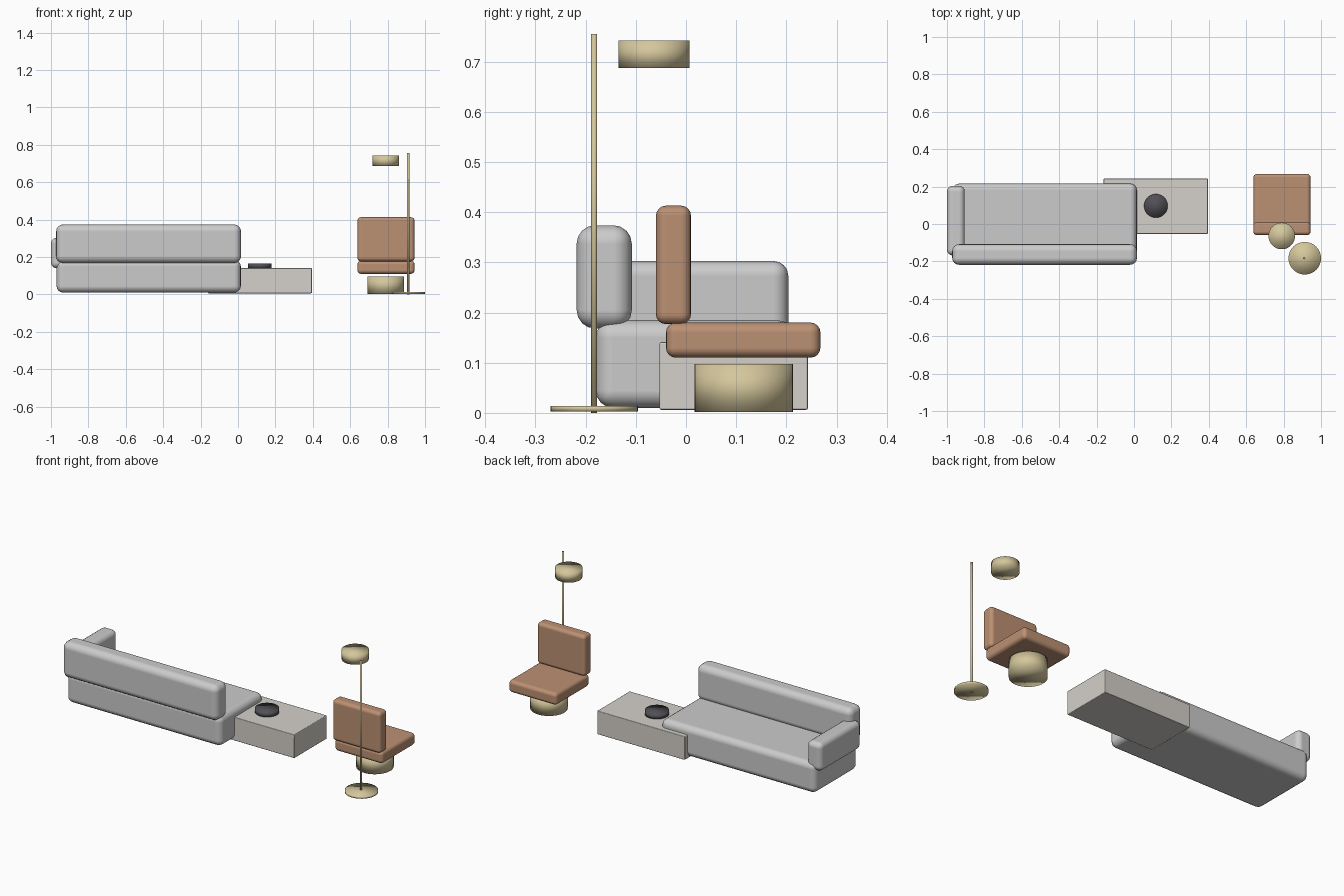
import bpy
import bmesh

if "Cube" in bpy.data.objects:
    bpy.data.objects.remove(bpy.data.objects["Cube"])


def material(name, color):
    m = bpy.data.materials.new(name)
    m.diffuse_color = (*color, 1)
    m.use_nodes = True
    m.node_tree.nodes["Principled BSDF"].inputs["Base Color"].default_value = m.diffuse_color
    return m


fabric = material("light_fabric", (0.75, 0.74, 0.72))
stone = material("pale_stone", (0.66, 0.63, 0.59))
leather = material("tan_leather", (0.50, 0.28, 0.17))
brass = material("brass", (0.66, 0.57, 0.33))
dark = material("dark_ceramic", (0.08, 0.08, 0.09))


def add_object(name, bm, loc, mat):
    for f in bm.faces:
        f.smooth = True
    me = bpy.data.meshes.new(name)
    bm.to_mesh(me)
    bm.free()
    me.materials.append(mat)
    ob = bpy.data.objects.new(name, me)
    ob.location = loc
    bpy.context.collection.objects.link(ob)
    return ob


def box(name, x, y, z, bevel, segments, mat):
    """Rounded box from its (min, max) extents on each axis."""
    size = [b - a for a, b in (x, y, z)]
    centre = [(a + b) / 2 for a, b in (x, y, z)]
    bm = bmesh.new()
    bmesh.ops.create_cube(bm, size=1)
    bmesh.ops.scale(bm, vec=size, verts=bm.verts)
    ob = add_object(name, bm, centre, mat)
    mod = ob.modifiers.new("rounded_edges", "BEVEL")
    mod.width = bevel
    mod.segments = segments
    mod.harden_normals = True
    return ob


def cylinder(name, x, y, z, radius, mat, sides=48):
    """Upright smooth cylinder; z is (bottom, top)."""
    bm = bmesh.new()
    bmesh.ops.create_cone(bm, cap_ends=True, segments=sides, radius1=radius,
                          radius2=radius, depth=z[1] - z[0])
    return add_object(name, bm, (x, y, (z[0] + z[1]) / 2), mat)


# Sofa: seat block, back cushion and one arm
box("sofa_seat", (-0.97, 0.015), (-0.18, 0.216), (0.01, 0.185), 0.035, 4, fabric)
box("sofa_back", (-0.972, 0.016), (-0.218, -0.108), (0.168, 0.374), 0.037, 4, fabric)
box("sofa_arm", (-1.0, -0.905), (-0.168, 0.204), (0.14, 0.303), 0.03, 4, fabric)

# Low side table overlapping the end of the sofa, with a round tray
box("side_table", (-0.162, 0.395), (-0.053, 0.243), (0.006, 0.141), 0.004, 2, stone)
cylinder("tray", 0.117, 0.097, (0.139, 0.165), 0.063, dark)

# Lounge chair on a drum pedestal
cylinder("chair_pedestal", 0.79, 0.115, (0.002, 0.097), 0.098, brass)
box("chair_seat", (0.638, 0.944), (-0.04, 0.268), (0.11, 0.18), 0.02, 4, leather)
box("chair_back", (0.638, 0.944), (-0.06, 0.01), (0.177, 0.413), 0.02, 4, leather)

# Floor lamp: base disc, thin pole and drum shade
cylinder("lamp_base", 0.913, -0.183, (0.003, 0.014), 0.087, brass)
cylinder("lamp_pole", 0.91, -0.183, (0.0, 0.755), 0.006, brass, 24)
cylinder("lamp_shade", 0.79, -0.064, (0.687, 0.742), 0.071, brass)
